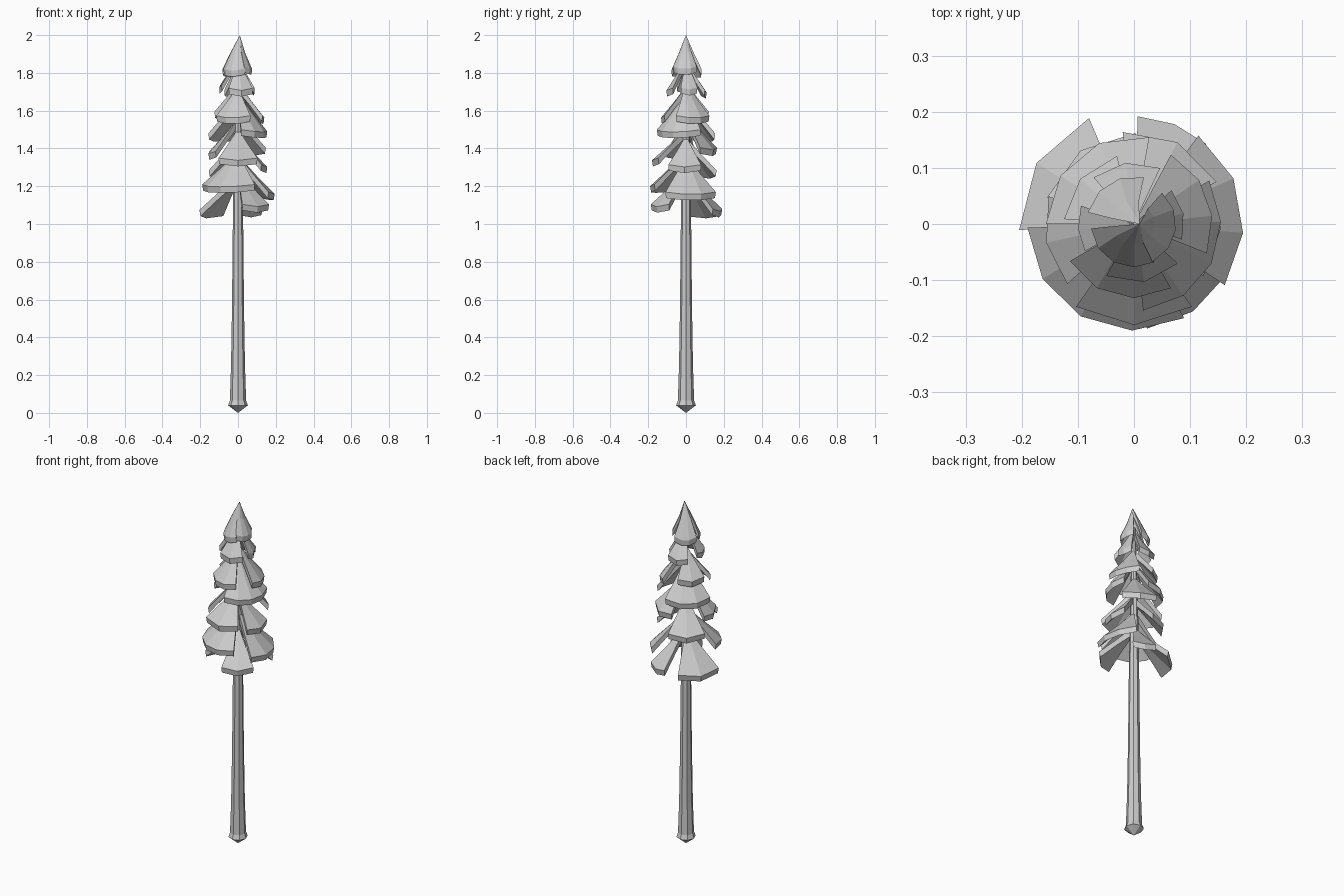
import bpy
import bmesh
from math import sin, cos, radians, tau

cube = bpy.data.objects.get("Cube")
if cube:
    bpy.data.objects.remove(cube)

grey = bpy.data.materials.new("plain grey")
grey.use_nodes = True
grey.diffuse_color = (0.6, 0.6, 0.6, 1)
grey.node_tree.nodes["Principled BSDF"].inputs["Base Color"].default_value = (0.6, 0.6, 0.6, 1)


def finish(name, bm):
    bmesh.ops.recalc_face_normals(bm, faces=bm.faces)
    mesh = bpy.data.meshes.new(name)
    bm.to_mesh(mesh)
    bm.free()
    mesh.materials.append(grey)
    obj = bpy.data.objects.new(name, mesh)
    bpy.context.collection.objects.link(obj)


# Tapered trunk with a flared, pointed foot
def trunk(sides=8):
    bm = bmesh.new()
    profile = [(0.052, 0.04), (0.043, 0.065), (0.037, 0.25), (0.032, 0.55),
               (0.027, 1.05), (0.02, 1.5), (0.008, 1.88)]
    rings = [[bm.verts.new((r * cos(tau * i / sides), r * sin(tau * i / sides), z))
              for i in range(sides)] for r, z in profile]
    foot = bm.verts.new((0, 0, 0))
    for i in range(sides):
        j = (i + 1) % sides
        for low, high in zip(rings, rings[1:]):
            bm.faces.new((low[i], low[j], high[j], high[i]))
        bm.faces.new((foot, rings[0][j], rings[0][i]))
    bm.faces.new(rings[-1])
    finish("trunk", bm)


# Drooping fan of foliage: a faceted cone sector with a thick rim
def fan(name, azimuth, half, radius, bottom, rise, thick=0.032, apex_x=0.0):
    bm = bmesh.new()
    count = max(2, round(2 * half / 32))

    def sheet(drop):
        apex = bm.verts.new((apex_x, 0, bottom + rise - 1.5 * drop))
        rows = []
        for share, height in ((0.5, 0.48), (1.0, 0.0)):
            row = []
            for i in range(count + 1):
                t = 2 * i / count - 1
                a = radians(azimuth + t * half)
                r = radius * share * (0.97 if drop else 1)
                z = bottom + thick + (rise - thick) * height + 0.012 * t * t * share - drop
                row.append(bm.verts.new((r * cos(a), r * sin(a), z)))
            rows.append(row)
        return apex, rows

    top, under = sheet(0), sheet(thick)
    for apex, (mid, rim) in (top, under):
        for i in range(count):
            bm.faces.new((apex, mid[i], mid[i + 1]))
            bm.faces.new((mid[i], rim[i], rim[i + 1], mid[i + 1]))
    for i in range(count):
        bm.faces.new((top[1][1][i], under[1][1][i], under[1][1][i + 1], top[1][1][i + 1]))
    for end in (0, -1):
        edge_a = [top[0], top[1][0][end], top[1][1][end]]
        edge_b = [under[0], under[1][0][end], under[1][1][end]]
        for k in range(2):
            bm.faces.new((edge_a[k], edge_a[k + 1], edge_b[k + 1], edge_b[k]))
    finish(name, bm)


trunk()

# Whorls from lowest to highest: azimuth, half angle, rim radius, rim bottom, rise
branches = [
    (-56, 27, 0.188, 1.06, 0.22), (68, 20, 0.192, 1.035, 0.24), (148, 35, 0.205, 1.03, 0.24),
    (-120, 58, 0.19, 1.165, 0.22), (10, 44, 0.195, 1.125, 0.24),
    (-90, 35, 0.18, 1.305, 0.2), (-3, 34, 0.155, 1.27, 0.2), (126, 37, 0.162, 1.24, 0.22),
    (-168, 30, 0.16, 1.34, 0.22), (62, 35, 0.165, 1.36, 0.22),
    (-27, 57, 0.155, 1.455, 0.24), (130, 50, 0.157, 1.435, 0.24),
    (-105, 45, 0.132, 1.53, 0.2), (20, 42, 0.14, 1.53, 0.22), (140, 36, 0.125, 1.55, 0.2),
    (-80, 38, 0.105, 1.675, 0.2), (98, 33, 0.11, 1.665, 0.2), (185, 24, 0.1, 1.69, 0.2),
    (12, 30, 0.09, 1.68, 0.2),
]
for number, branch in enumerate(branches, 1):
    fan(f"branch_{number:02d}", *branch)

# Pointed crown made of three narrow fans around the tip
crown = [(-118, 56, 0.077, 1.78, 0.22), (-8, 56, 0.075, 1.79, 0.21), (122, 44, 0.085, 1.775, 0.225)]
for number, part in enumerate(crown, 1):
    fan(f"crown_{number}", *part, apex_x=0.01)
